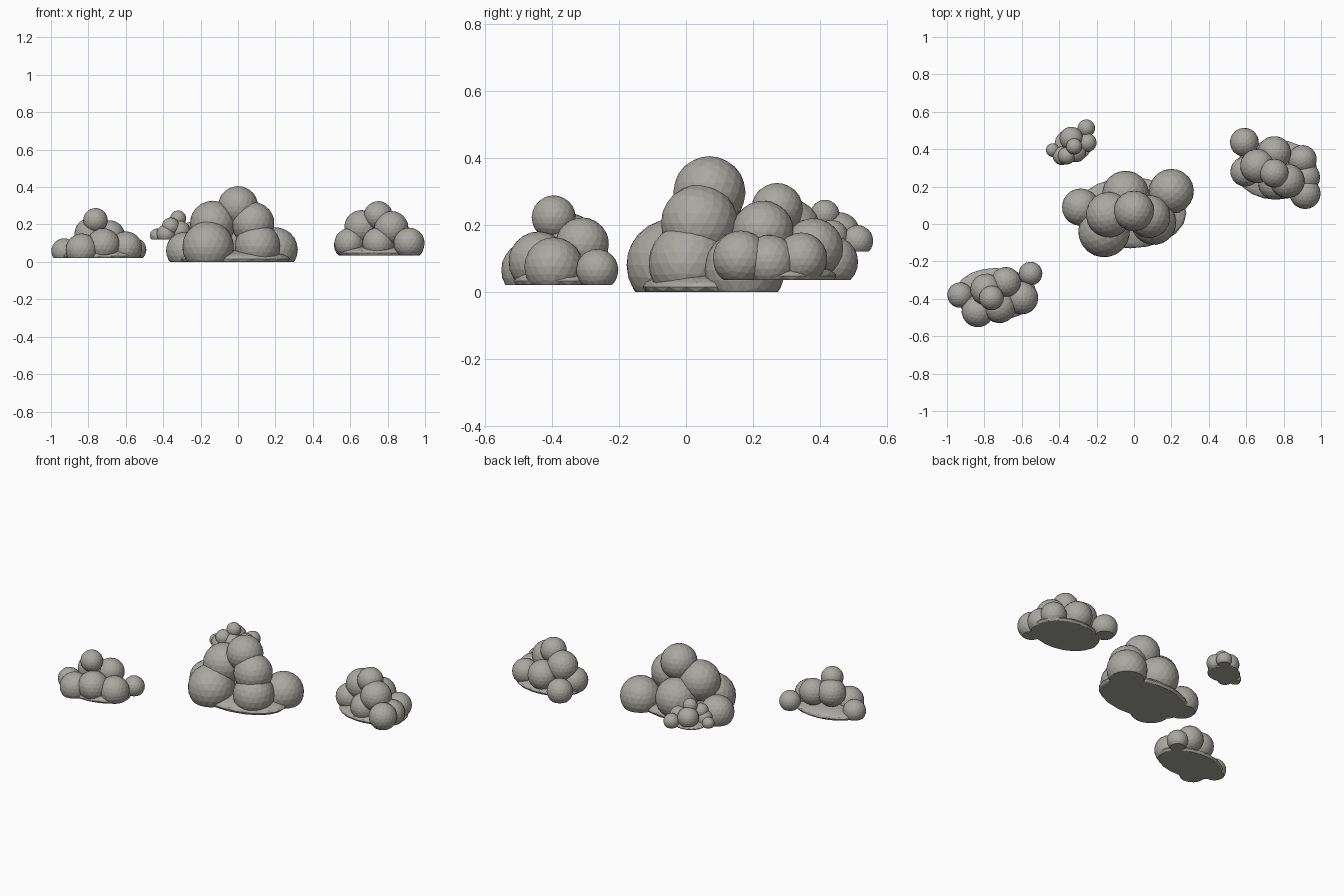
import bpy, bmesh
from mathutils import Matrix, Vector

# one flat warm grey for every cloud
grey = bpy.data.materials.new("warm_cloud_grey")
grey.diffuse_color = (0.40, 0.39, 0.355, 1)


def add_puff(bm, centre, radii, floor, turn):
    """Faceted ball, cut flat at the cloud's floor height."""
    part = bmesh.new()
    mat = (Matrix.Translation(centre) @ Matrix.Diagonal((*radii, 1))
           @ Matrix.Rotation(turn, 4, 'Z'))
    bmesh.ops.create_icosphere(part, subdivisions=3, radius=1, matrix=mat)
    geom = part.verts[:] + part.edges[:] + part.faces[:]
    cut = bmesh.ops.bisect_plane(part, geom=geom, plane_co=Vector((0, 0, floor)),
                                 plane_no=Vector((0, 0, 1)), clear_inner=True)
    rim = [e for e in cut["geom_cut"] if isinstance(e, bmesh.types.BMEdge)]
    if rim:
        bmesh.ops.contextual_create(part, geom=rim)
    bmesh.ops.recalc_face_normals(part, faces=part.faces[:])
    tmp = bpy.data.meshes.new("puff")
    part.to_mesh(tmp)
    part.free()
    bm.from_mesh(tmp)
    bpy.data.meshes.remove(tmp)


def cloud(name, floor, base, puffs):
    """base: x, y, half length, half depth, half height; puffs: x, y, z, radius."""
    bm = bmesh.new()
    bx, by, rx, ry, rz = base
    add_puff(bm, (bx, by, floor + rz * 0.3), (rx, ry, rz), floor, 0)
    for i, (x, y, z, r) in enumerate(puffs):
        add_puff(bm, (x, y, z), (r, r, r), floor, i * 0.7)
    me = bpy.data.meshes.new(name)
    bm.to_mesh(me)
    bm.free()
    me.materials.append(grey)
    bpy.context.collection.objects.link(bpy.data.objects.new(name, me))


# large middle cloud
cloud("main_cloud", 0.0, (-0.02, 0.06, 0.30, 0.19, 0.05), [
    (0.0, 0.07, 0.297, 0.108),
    (-0.135, 0.05, 0.205, 0.122),
    (0.08, 0.04, 0.205, 0.115),
    (-0.16, -0.04, 0.08, 0.138),
    (-0.285, 0.09, 0.06, 0.10),
    (0.20, 0.175, 0.065, 0.12),
    (0.105, 0.01, 0.085, 0.122),
    (-0.045, 0.16, 0.11, 0.125),
])

# left cloud, nearer the front
cloud("left_cloud", 0.02, (-0.74, -0.375, 0.22, 0.14, 0.04), [
    (-0.762, -0.395, 0.222, 0.066),
    (-0.93, -0.38, 0.058, 0.068),
    (-0.835, -0.465, 0.065, 0.087),
    (-0.72, -0.44, 0.09, 0.09),
    (-0.60, -0.395, 0.075, 0.088),
    (-0.553, -0.265, 0.065, 0.063),
    (-0.685, -0.31, 0.142, 0.08),
    (-0.79, -0.35, 0.15, 0.085),
])

# right cloud, further back
cloud("right_cloud", 0.035, (0.76, 0.29, 0.22, 0.16, 0.04), [
    (0.75, 0.272, 0.248, 0.077),
    (0.59, 0.437, 0.09, 0.077),
    (0.75, 0.38, 0.13, 0.09),
    (0.90, 0.345, 0.10, 0.077),
    (0.915, 0.163, 0.10, 0.083),
    (0.915, 0.25, 0.09, 0.08),
    (0.82, 0.23, 0.18, 0.092),
    (0.66, 0.31, 0.185, 0.092),
    (0.75, 0.215, 0.10, 0.085),
    (0.595, 0.28, 0.10, 0.08),
])

# small cloud behind the middle one
cloud("small_cloud", 0.12, (-0.325, 0.425, 0.10, 0.09, 0.02), [
    (-0.32, 0.415, 0.232, 0.043),
    (-0.255, 0.512, 0.152, 0.047),
    (-0.435, 0.395, 0.142, 0.036),
    (-0.335, 0.457, 0.175, 0.063),
    (-0.36, 0.365, 0.19, 0.047),
    (-0.25, 0.435, 0.165, 0.05),
    (-0.385, 0.365, 0.15, 0.05),
    (-0.31, 0.385, 0.165, 0.055),
])
